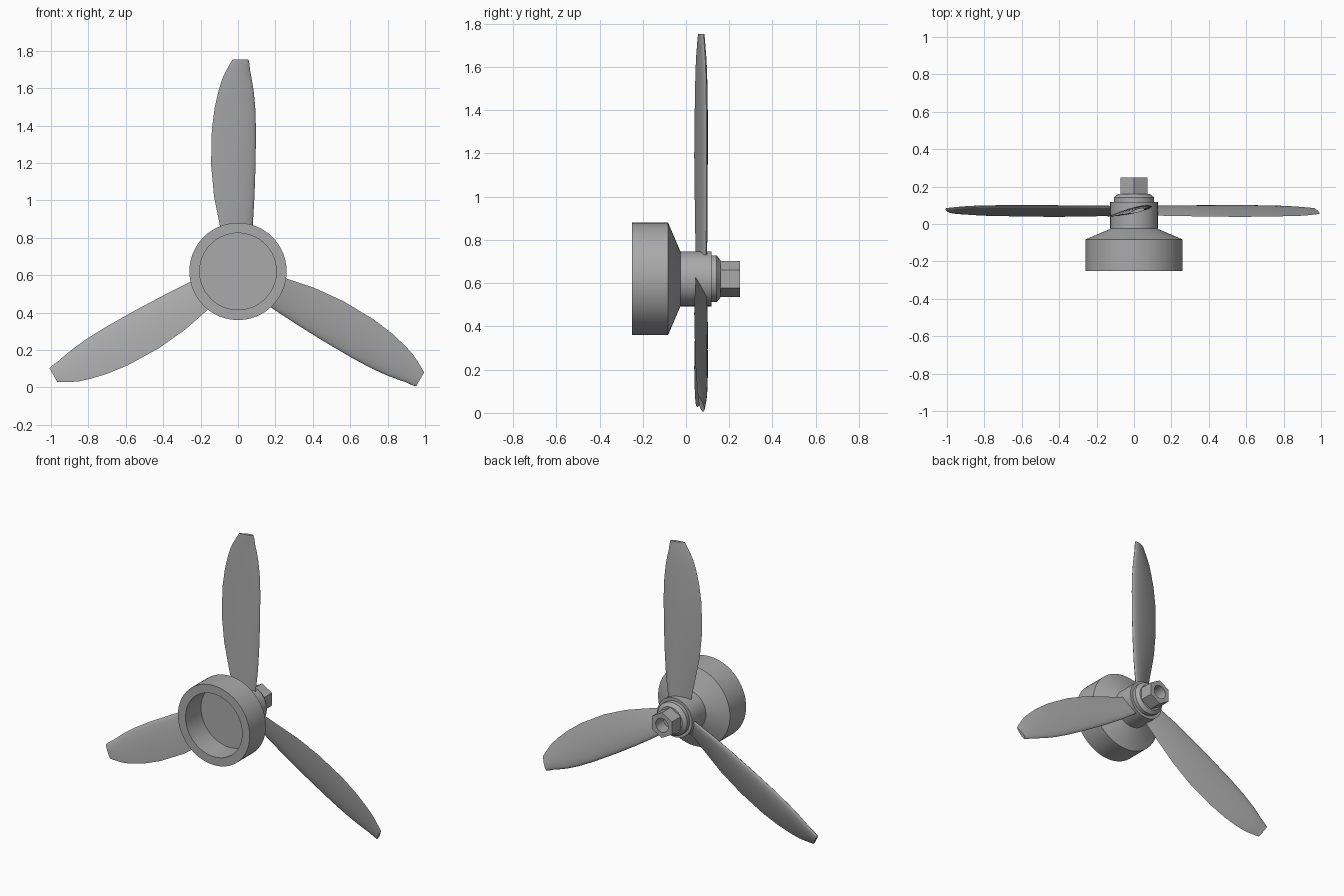
import bpy, bmesh, math
from mathutils import Matrix, Vector

cube = bpy.data.objects.get("Cube")
if cube:
    bpy.data.objects.remove(cube, do_unlink=True)

AXIS_Z = 0.62

grey = bpy.data.materials.new("plain grey")
grey.use_nodes = True
grey.diffuse_color = (0.4, 0.4, 0.4, 1)
grey.node_tree.nodes["Principled BSDF"].inputs["Base Color"].default_value = (0.4, 0.4, 0.4, 1)


def loft(name, rings, spin=0.0, angle=30):
    """Skin closed rings of points and cap both ends."""
    bm = bmesh.new()
    loops = [[bm.verts.new(p) for p in ring] for ring in rings]
    for a, b in zip(loops, loops[1:]):
        n = len(a)
        for i in range(n):
            j = (i + 1) % n
            bm.faces.new((a[i], a[j], b[j], b[i]))
    bm.faces.new(loops[0])
    bm.faces.new(loops[-1])
    bmesh.ops.recalc_face_normals(bm, faces=bm.faces[:])
    bm.transform(Matrix.Translation((0, 0, AXIS_Z)) @ Matrix.Rotation(spin, 4, "Y"))
    mesh = bpy.data.meshes.new(name)
    bm.to_mesh(mesh)
    bm.free()
    mesh.materials.append(grey)
    obj = bpy.data.objects.new(name, mesh)
    bpy.context.collection.objects.link(obj)
    bpy.ops.object.select_all(action="DESELECT")
    obj.select_set(True)
    bpy.context.view_layer.objects.active = obj
    bpy.ops.object.shade_smooth_by_angle(angle=math.radians(angle))
    return obj


def ring(radius, y, sides=64):
    return [(radius * math.sin(math.tau * i / sides), y, radius * math.cos(math.tau * i / sides))
            for i in range(sides)]


def lathe(name, profile):
    return loft(name, [ring(r, y) for r, y in profile])


# Hollow cup with its cone and the hub barrel
lathe("cup_and_hub", [(0.205, -0.09), (0.205, -0.25), (0.26, -0.25), (0.26, -0.083),
                      (0.125, -0.025), (0.127, -0.025), (0.127, 0.117)])

# Chamfered washer
lathe("washer", [(0.108, 0.11), (0.108, 0.142), (0.085, 0.16)])

# Hexagonal nut with a round bore: the hex outline is sampled to match the bore
SIDES = 48


def hexagon(apothem, y):
    pts = []
    for i in range(SIDES):
        a = math.tau * i / SIDES
        off = a % (math.pi / 3) - math.pi / 6
        r = apothem / math.cos(off)
        pts.append((r * math.sin(a), y, r * math.cos(a)))
    return pts


loft("hex_nut", [hexagon(0.072, 0.155), hexagon(0.072, 0.249),
                 ring(0.045, 0.249, SIDES), ring(0.045, 0.17, SIDES)])

# Blade stations: radius, trailing x, leading x, trailing y, leading y, thickness
STATIONS = [
    (0.09, -0.065, 0.062, 0.045, 0.092, 0.026),
    (0.25, -0.098, 0.079, 0.042, 0.094, 0.028),
    (0.40, -0.128, 0.088, 0.040, 0.094, 0.030),
    (0.57, -0.144, 0.094, 0.038, 0.094, 0.032),
    (0.76, -0.140, 0.096, 0.040, 0.094, 0.032),
    (0.88, -0.124, 0.092, 0.042, 0.093, 0.030),
    (0.97, -0.103, 0.083, 0.044, 0.091, 0.028),
    (1.03, -0.084, 0.073, 0.047, 0.088, 0.026),
    (1.07, -0.065, 0.065, 0.050, 0.085, 0.024),
    (1.11, -0.043, 0.061, 0.053, 0.082, 0.022),
    (1.132, -0.030, 0.056, 0.056, 0.080, 0.020),
]


def airfoil(radius, x0, x1, y0, y1, thick, steps=12):
    """Rounded leading edge, thin trailing edge, fuller on the back."""
    lead, trail = Vector((x1, y1)), Vector((x0, y0))
    normal = Vector((y0 - y1, x1 - x0)).normalized()
    pts = []
    for i in range(2 * steps):
        a = math.pi * i / steps
        s = (1 - math.cos(a)) / 2
        half = thick * (1.35 * math.sqrt(s) * (1 - s) + 0.04 * math.sqrt(s * (1 - s)))
        half *= 1.0 if i < steps else -0.75
        p = lead.lerp(trail, s) + normal * half
        pts.append((p.x, p.y, radius))
    return pts


for k, side in enumerate(("top", "left", "right")):
    loft(side + "_blade", [airfoil(*s) for s in STATIONS], spin=k * math.tau / 3, angle=40)
